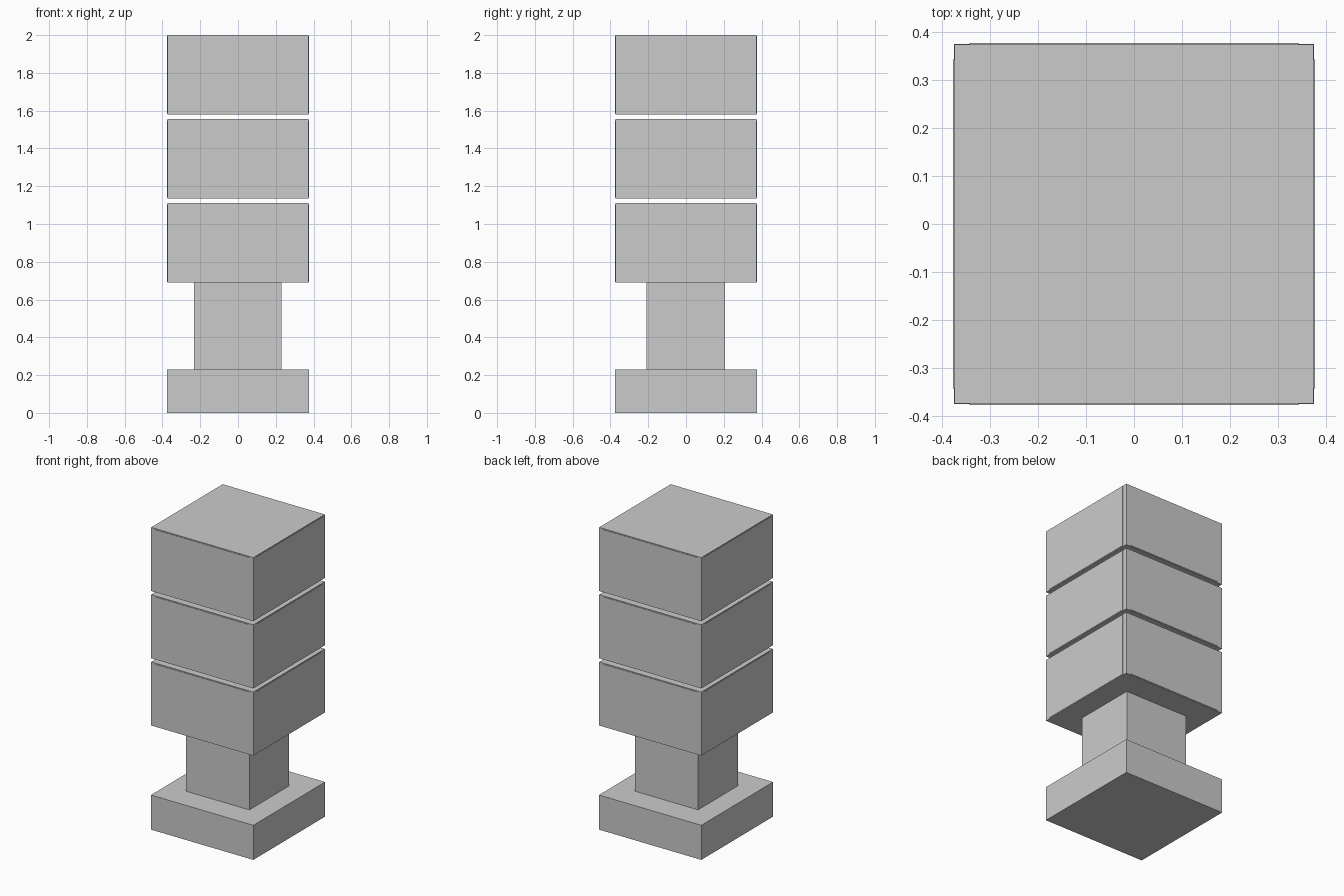
import bpy
import bmesh
from mathutils import Vector

if "Cube" in bpy.data.objects:
    bpy.data.objects.remove(bpy.data.objects["Cube"])


def box(name, lo, hi):
    """Axis-aligned box between two corners."""
    lo, hi = Vector(lo), Vector(hi)
    mesh = bpy.data.meshes.new(name)
    bm = bmesh.new()
    bmesh.ops.create_cube(bm, size=1)
    bmesh.ops.scale(bm, vec=hi - lo, verts=bm.verts)
    bm.to_mesh(mesh)
    bm.free()
    obj = bpy.data.objects.new(name, mesh)
    obj.location = (lo + hi) / 2
    bpy.context.collection.objects.link(obj)
    return obj


BODY, OUT, PANEL = 0.374, 0.377, 0.343   # half widths
HEIGHT, PITCH, FIRST = 0.421, 0.445, 0.689

# Plinth and stem
box("base", (-0.375, -0.375, 0), (0.375, 0.375, 0.229))
box("column", (-0.233, -0.210, 0.229), (0.230, 0.207, FIRST))

# Three stacked blocks, each with a thin raised panel on all four sides
for i in range(3):
    z0 = FIRST + i * PITCH
    z1 = z0 + HEIGHT
    box(f"block_{i + 1}", (-BODY, -BODY, z0), (BODY, BODY, z1))
    p0, p1 = z0 + 0.005, z1 - 0.006
    for side, s in (("front", -1), ("back", 1)):
        a, b = sorted((s * BODY, s * OUT))
        box(f"{side}_panel_{i + 1}", (-PANEL, a, p0), (PANEL, b, p1))
    for side, s in (("left", -1), ("right", 1)):
        a, b = sorted((s * BODY, s * OUT))
        box(f"{side}_panel_{i + 1}", (a, -PANEL, p0), (b, PANEL, p1))
